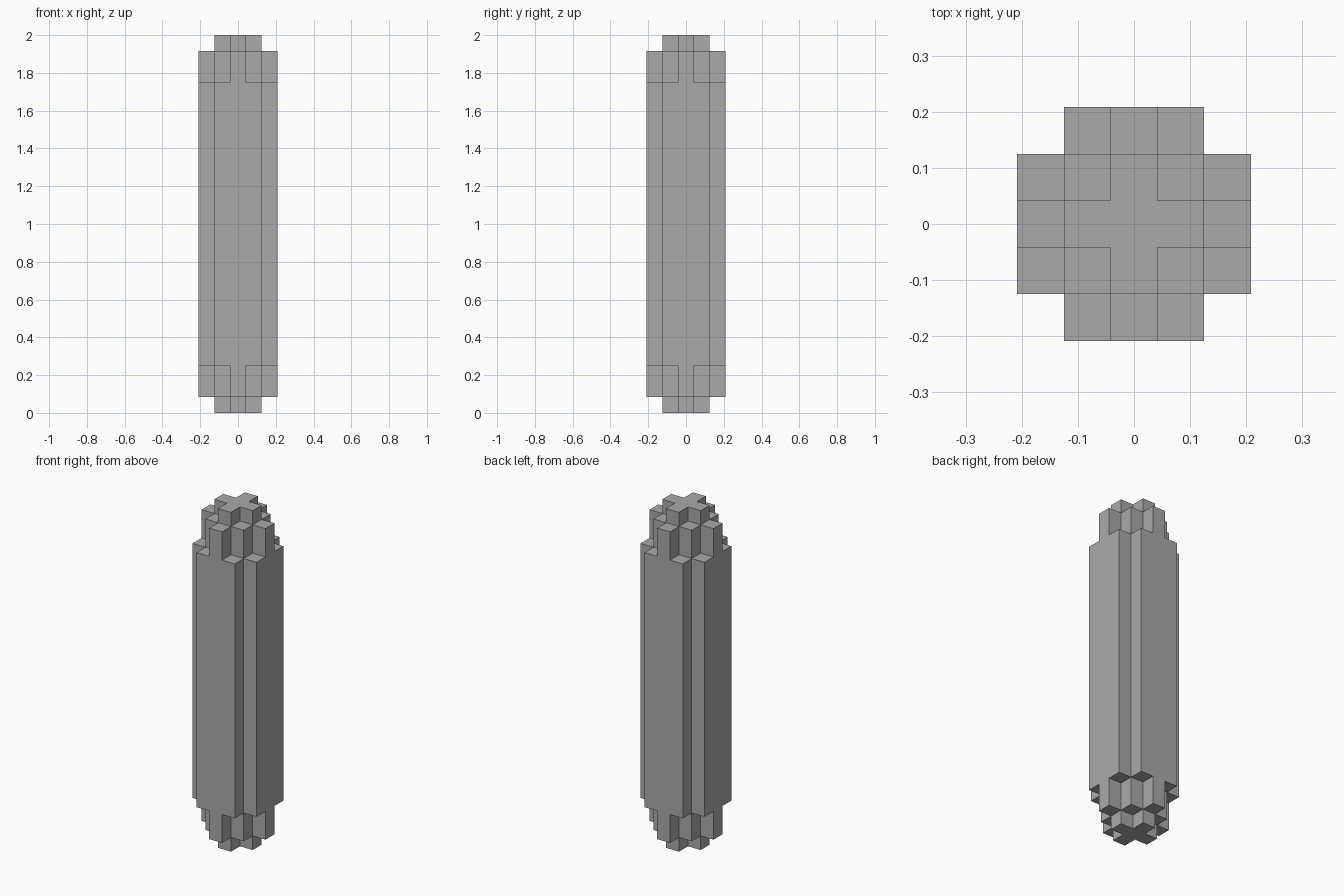
import bpy
import bmesh

cube = bpy.data.objects.get("Cube")
if cube:
    bpy.data.objects.remove(cube, do_unlink=True)

U = 1 / 12  # size of one block

grey = bpy.data.materials.new("plain grey")
grey.use_nodes = True
colour = (0.4, 0.4, 0.4, 1)
grey.diffuse_color = colour
grey.node_tree.nodes["Principled BSDF"].inputs["Base Color"].default_value = colour


def body_cell(x, y):
    return x + y < 4


def shoulder_cell(x, y):
    return max(x, y) < 2 or min(x, y) == 0


def cap_cell(x, y):
    return x + y < 2


def column_tier(name, inside, z0, z1):
    """Extrude the outline of the chosen grid cells from z0 to z1."""
    bm = bmesh.new()
    for i in range(-2, 3):
        for j in range(-2, 3):
            if inside(abs(i), abs(j)):
                corners = [(-0.5, -0.5), (0.5, -0.5), (0.5, 0.5), (-0.5, 0.5)]
                bm.faces.new([bm.verts.new(((i + a) * U, (j + b) * U, z0 * U))
                              for a, b in corners])
    bmesh.ops.remove_doubles(bm, verts=bm.verts, dist=U / 100)
    extruded = bmesh.ops.extrude_face_region(bm, geom=bm.faces[:], use_keep_orig=True)
    top = [v for v in extruded["geom"] if isinstance(v, bmesh.types.BMVert)]
    bmesh.ops.translate(bm, verts=top, vec=(0, 0, (z1 - z0) * U))
    # Merge coplanar cells into clean flat faces
    bmesh.ops.dissolve_limit(bm, angle_limit=0.01, verts=bm.verts, edges=bm.edges)
    bmesh.ops.recalc_face_normals(bm, faces=bm.faces)
    mesh = bpy.data.meshes.new(name)
    bm.to_mesh(mesh)
    bm.free()
    mesh.materials.append(grey)
    obj = bpy.data.objects.new(name, mesh)
    bpy.context.collection.objects.link(obj)


# Stepped pillar: long body with a shoulder and a cap at each end
column_tier("pillar_body", body_cell, 3, 21)
column_tier("upper_shoulder", shoulder_cell, 21, 23)
column_tier("lower_shoulder", shoulder_cell, 1, 3)
column_tier("upper_cap", cap_cell, 23, 24)
column_tier("lower_cap", cap_cell, 0, 1)
